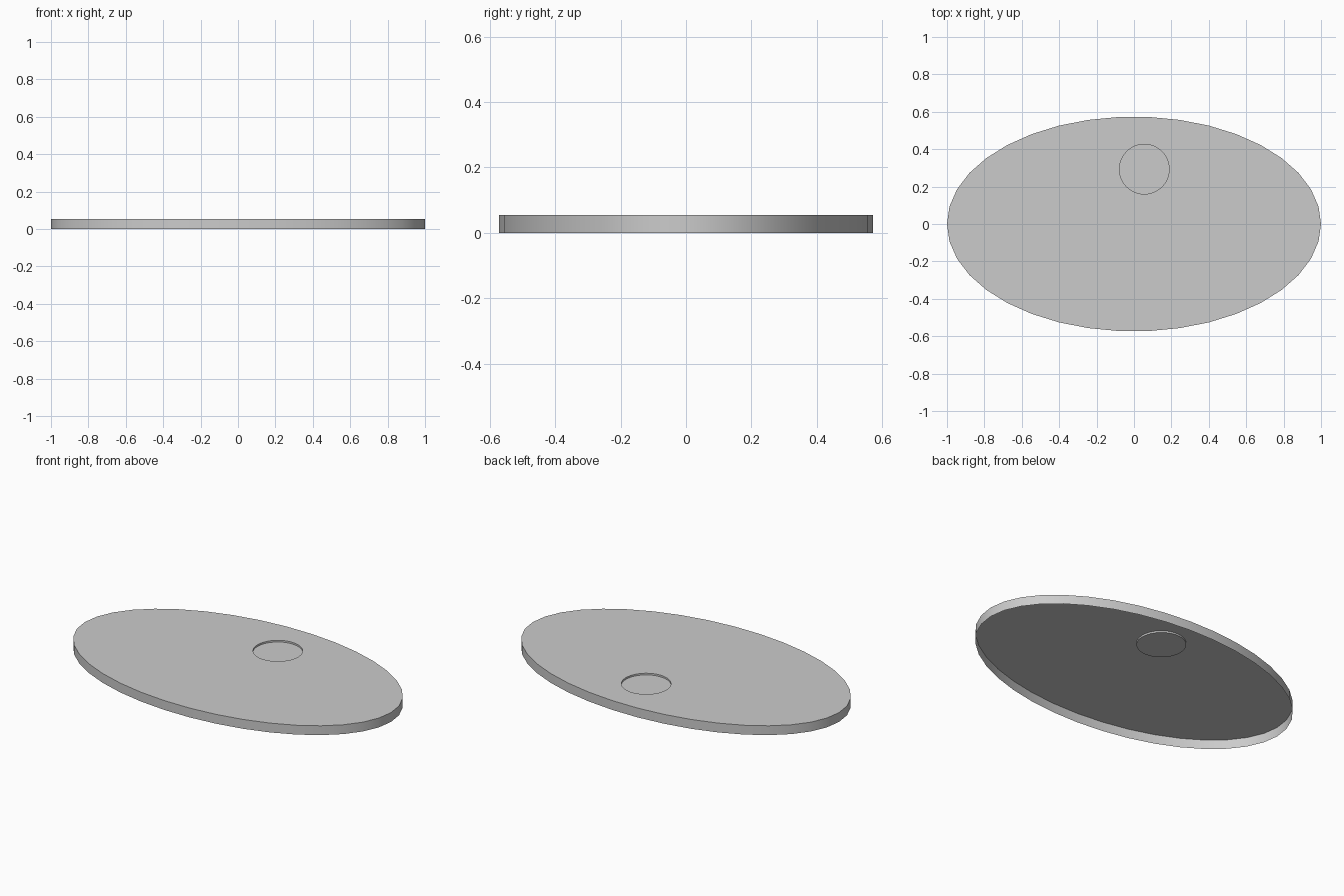
import bpy, bmesh
from math import sin, cos, tau

if "Cube" in bpy.data.objects:
    bpy.data.objects.remove(bpy.data.objects["Cube"])

H = 0.055                       # rim height
FLOOR = 0.045                   # pocket floor height
OVAL = (0, 0, 1, 0.574, 38)     # centre, radii, sides
POCKET = (0.055, 0.293, 0.133, 0.133, 48)


def ring(bm, spec, z):
    cx, cy, rx, ry, n = spec
    vs = [bm.verts.new((cx + rx * cos(tau * i / n), cy + ry * sin(tau * i / n), z))
          for i in range(n)]
    edges = [bm.edges.new((vs[i], vs[(i + 1) % n])) for i in range(n)]
    return vs, edges


def wall(bm, low, high, outward=True):
    n = len(low)
    for i in range(n):
        j = (i + 1) % n
        quad = (low[i], low[j], high[j], high[i])
        bm.faces.new(quad if outward else quad[::-1])


bm = bmesh.new()

# Outer rim, open underneath
rim_low, _ = ring(bm, OVAL, 0)
rim_top, rim_edges = ring(bm, OVAL, H)
wall(bm, rim_low, rim_top)

# Round shallow pocket
floor, _ = ring(bm, POCKET, FLOOR)
mouth, mouth_edges = ring(bm, POCKET, H)
wall(bm, floor, mouth, outward=False)
bm.faces.new(floor)

# Flat top around the pocket
fill = bmesh.ops.triangle_fill(bm, edges=rim_edges + mouth_edges, use_beauty=True,
                               normal=(0, 0, 1))
for f in fill["geom"]:
    if isinstance(f, bmesh.types.BMFace):
        f.normal_update()
        if f.normal.z < 0:
            f.normal_flip()

me = bpy.data.meshes.new("oval_plate")
bm.to_mesh(me)
bm.free()
plate = bpy.data.objects.new("oval_plate", me)
bpy.context.collection.objects.link(plate)

# Smooth rim with crisp face edges
bpy.context.view_layer.objects.active = plate
plate.select_set(True)
bpy.ops.object.shade_smooth_by_angle(angle=0.6)
